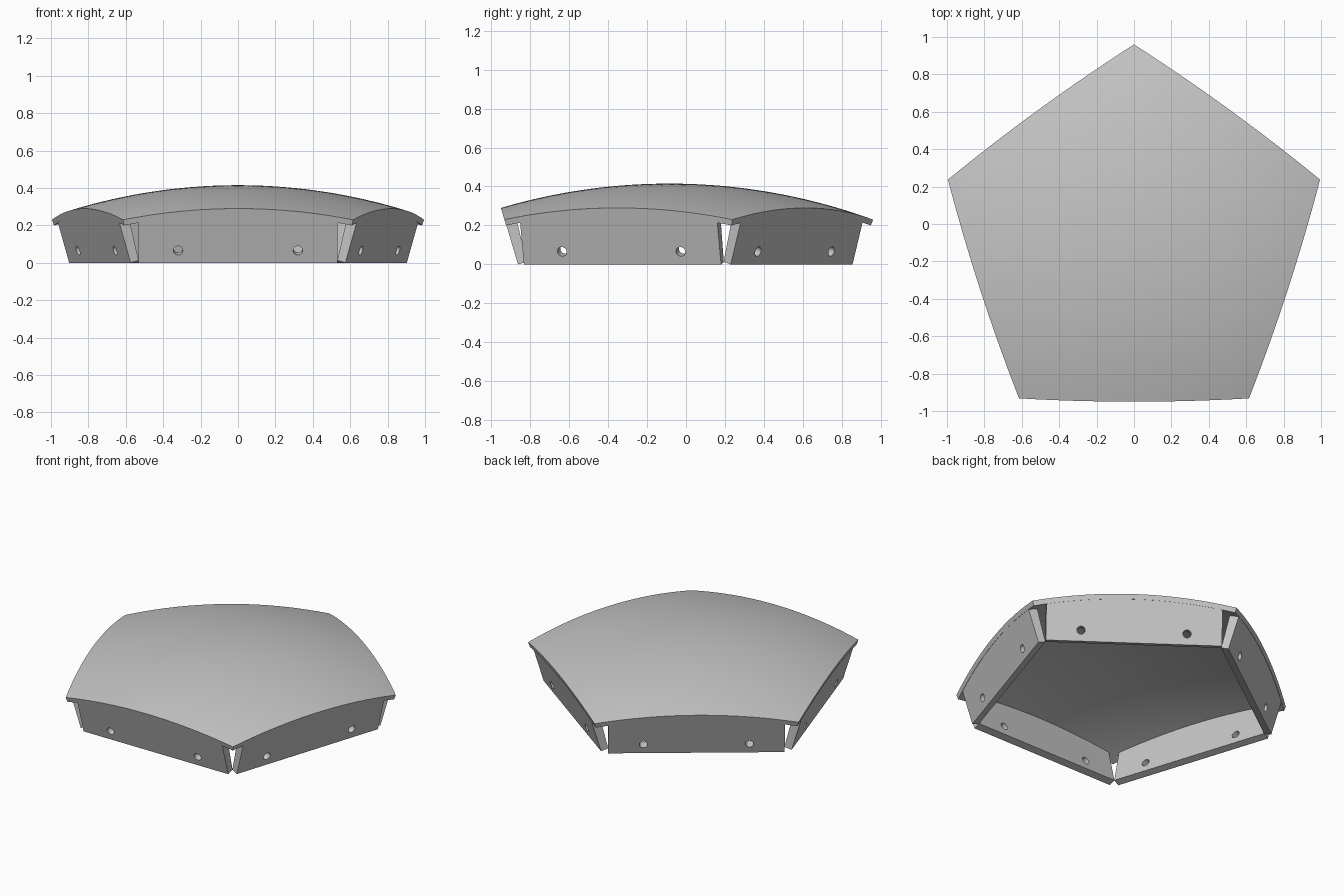
import bpy, bmesh, math
from mathutils import Vector, Matrix

cube = bpy.data.objects.get("Cube")
if cube:
    bpy.data.objects.remove(cube, do_unlink=True)

SIDES = 5
TOP = 0.415            # crown height
R = 3.05               # radius of the domed surface
ZC = TOP - R           # height of the dome's centre
THICK = 0.032          # shell thickness
CORNER = 1.046         # corner distance from the axis
CENTRE = Vector((0, -0.086, 0))
APOTHEM = CORNER * math.cos(math.pi / SIDES)
CORNER_H = math.sqrt(R * R - CORNER * CORNER)
SLOPE = APOTHEM / CORNER_H   # lean of the side planes

grey = bpy.data.materials.new("light_grey")
grey.use_nodes = True
colour = (0.55, 0.55, 0.55, 1)
grey.diffuse_color = colour
grey.node_tree.nodes["Principled BSDF"].inputs["Base Color"].default_value = colour


def make_object(name, bm):
    bmesh.ops.recalc_face_normals(bm, faces=bm.faces)
    mesh = bpy.data.meshes.new(name)
    bm.to_mesh(mesh)
    bm.free()
    mesh.materials.append(grey)
    obj = bpy.data.objects.new(name, mesh)
    bpy.context.collection.objects.link(obj)
    return obj


def activate(obj):
    bpy.ops.object.select_all(action="DESELECT")
    obj.select_set(True)
    bpy.context.view_layer.objects.active = obj


# Domed shell: a subdivided pentagon pushed out onto a sphere
bm = bmesh.new()
hub = bm.verts.new((0, 0, CORNER_H))
rim = []
for i in range(SIDES):
    a = math.pi / 2 + i * math.tau / SIDES
    rim.append(bm.verts.new((CORNER * math.cos(a), CORNER * math.sin(a), CORNER_H)))
for i in range(SIDES):
    bm.faces.new((hub, rim[i], rim[(i + 1) % SIDES]))
bmesh.ops.subdivide_edges(bm, edges=bm.edges[:], cuts=19, use_grid_fill=True)
for v in bm.verts:
    v.co = v.co.normalized() * R
ext = bmesh.ops.extrude_face_region(bm, geom=bm.faces[:], use_keep_orig=True)
for v in (g for g in ext["geom"] if isinstance(g, bmesh.types.BMVert)):
    v.co = v.co.normalized() * (R - THICK)
bmesh.ops.translate(bm, verts=bm.verts, vec=(0, 0, ZC))
shell = make_object("domed_shell", bm)
shell.location = CENTRE
activate(shell)
bpy.ops.object.shade_smooth_by_angle(angle=math.radians(30))

# Front flange: leaning wall whose top follows the shell's underside
HALF = 0.532
STEPS = 20
inner_r = R - THICK + 0.003
bm = bmesh.new()
rings = []
for i in range(STEPS + 1):
    x = HALF * (2 * i / STEPS - 1)
    h = math.sqrt((inner_r ** 2 - x * x) / (1 + SLOPE ** 2))
    out_low, out_top = 0.002 + SLOPE * ZC, 0.002 - SLOPE * h
    in_top = out_top + 0.056
    h_in = math.sqrt(inner_r ** 2 - x * x - in_top ** 2)
    section = ((out_low, 0), (out_top, h + ZC), (in_top, h_in + ZC), (out_low + 0.045, 0.013))
    rings.append([bm.verts.new((x, y, z)) for y, z in section])
for a, b in zip(rings, rings[1:]):
    for k in range(4):
        n = (k + 1) % 4
        bm.faces.new((a[k], a[n], b[n], b[k]))
bm.faces.new(rings[0])
bm.faces.new(rings[-1])
flange = make_object("flange_1", bm)

# Bolt holes drilled square to the flange
normal = Vector((0, -1, -SLOPE))
turn = normal.to_track_quat("Z", "Y").to_matrix().to_4x4()
bm = bmesh.new()
for x in (-0.32, 0.32):
    place = Matrix.Translation((x, SLOPE * (ZC - 0.065), 0.065)) @ turn
    bmesh.ops.create_cone(bm, cap_ends=True, segments=24, radius1=0.025,
                          radius2=0.025, depth=0.25, matrix=place)
cutter = make_object("hole_cutter", bm)
cutter.hide_render = True
drill = flange.modifiers.new("bolt_holes", "BOOLEAN")
drill.operation = "DIFFERENCE"
drill.solver = "EXACT"
drill.object = cutter
activate(flange)
bpy.ops.object.modifier_apply(modifier=drill.name)
bpy.data.objects.remove(cutter, do_unlink=True)
bpy.ops.object.shade_smooth_by_angle(angle=math.radians(30))
flange.location = CENTRE

# Repeat the flange on the other sides
for i in range(1, SIDES):
    copy = flange.copy()
    copy.name = "flange_%d" % (i + 1)
    copy.rotation_euler.z = i * math.tau / SIDES
    bpy.context.collection.objects.link(copy)
